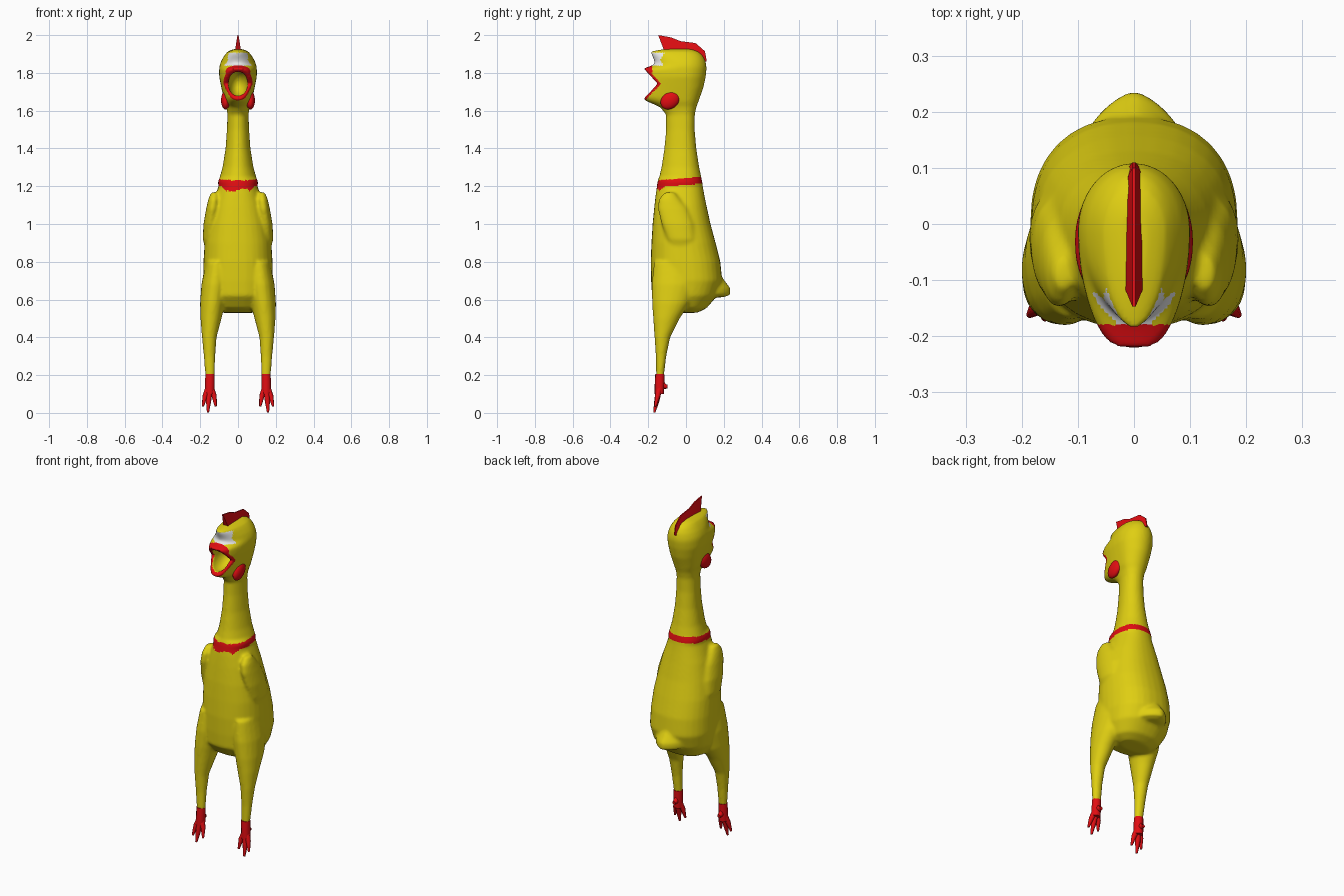
import bpy, bmesh
from math import pi, sin, cos, copysign
from mathutils import Matrix

if "Cube" in bpy.data.objects:
    bpy.data.objects.remove(bpy.data.objects["Cube"])


def material(name, rgb):
    m = bpy.data.materials.new(name)
    m.use_nodes = True
    m.diffuse_color = (*rgb, 1)
    bsdf = m.node_tree.nodes["Principled BSDF"]
    bsdf.inputs["Base Color"].default_value = (*rgb, 1)
    bsdf.inputs["Roughness"].default_value = 0.6
    return m


YELLOW = material("rubber yellow", (0.74, 0.62, 0.006))
RED = material("bright red", (0.75, 0.004, 0.006))
WHITE = material("eye white", (0.8, 0.8, 0.8))


def add_object(name, bm, *mats):
    bmesh.ops.recalc_face_normals(bm, faces=bm.faces)
    mesh = bpy.data.meshes.new(name)
    bm.to_mesh(mesh)
    bm.free()
    ob = bpy.data.objects.new(name, mesh)
    bpy.context.collection.objects.link(ob)
    for m in mats:
        mesh.materials.append(m)
    return ob


def bake(ob):
    """Apply modifiers (or convert a curve) into a fresh mesh object."""
    deps = bpy.context.evaluated_depsgraph_get()
    mesh = bpy.data.meshes.new_from_object(ob.evaluated_get(deps))
    name = ob.name
    bpy.data.objects.remove(ob)
    new = bpy.data.objects.new(name, mesh)
    mesh.name = name
    bpy.context.collection.objects.link(new)
    return new


def smooth(ob, angle=0.8):
    bpy.ops.object.select_all(action="DESELECT")
    ob.select_set(True)
    bpy.context.view_layer.objects.active = ob
    bpy.ops.object.shade_smooth_by_angle(angle=angle)


def skin(bm, rings):
    """Bridge rings of points and cap both ends."""
    loops = [[bm.verts.new(p) for p in ring] for ring in rings]
    n = len(loops[0])
    for a, b in zip(loops, loops[1:]):
        for i in range(n):
            j = (i + 1) % n
            bm.faces.new((a[i], a[j], b[j], b[i]))
    bm.faces.new(loops[0][::-1])
    bm.faces.new(loops[-1])


def loft(bm, sections, power=2.0, mid=None, n=32):
    """Horizontal sections: (height, centre x, front y, back y, half width)."""
    rings = []
    for z, x, front, back, half in sections:
        centre = (front + back) / 2 if mid is None else min(max(mid, front), back)
        ring = []
        for i in range(n):
            c, s = cos(2 * pi * i / n), sin(2 * pi * i / n)
            px = copysign(abs(c) ** (2 / power), c) * half
            py = copysign(abs(s) ** (2 / power), s)
            py *= (back - centre) if s > 0 else (centre - front)
            ring.append((x + px, centre + py, z))
        rings.append(ring)
    skin(bm, rings)


# Bird: torso, neck, head, legs, wings and tail fused into one skin
bm = bmesh.new()
torso = [(.53, -.04, .06, .09), (.555, -.13, .11, .14), (.62, -.18, .165, .175),
         (.7, -.185, .192, .185), (.8, -.187, .182, .183), (.9, -.183, .157, .177),
         (1.0, -.177, .13, .16), (1.1, -.167, .108, .137), (1.16, -.16, .096, .117),
         (1.2, -.154, .089, .103), (1.22, -.152, .087, .107), (1.24, -.147, .083, .1)]
loft(bm, [(z, 0, f, b, w) for z, f, b, w in torso], power=2.3)
neck = [(1.15, -.14, .08, .1), (1.24, -.144, .083, .099), (1.3, -.13, .07, .082),
        (1.4, -.115, .055, .066), (1.5, -.106, .046, .059), (1.58, -.106, .047, .056),
        (1.62, -.14, .056, .062), (1.65, -.21, .067, .073), (1.668, -.236, .073, .077),
        (1.72, -.236, .092, .088), (1.78, -.236, .105, .1), (1.82, -.236, .109, .1),
        (1.832, -.2, .109, .099), (1.845, -.166, .107, .096), (1.87, -.17, .101, .086),
        (1.895, -.182, .087, .07), (1.913, -.188, .065, .055), (1.926, -.12, .03, .025)]
loft(bm, [(z, 0, f, b, w) for z, f, b, w in neck], mid=-.01)
tail = [(.612, .02, .2, .07), (.625, .01, .236, .1), (.66, .01, .236, .1), (.72, .03, .19, .08)]
loft(bm, [(z, 0, f, b, w) for z, f, b, w in tail], power=1.5)

leg = [(.19, .148, -.159, -.117, .025), (.3, .151, -.16, -.104, .031),
       (.4, .152, -.167, -.083, .039), (.5, .143, -.174, -.033, .056),
       (.58, .134, -.18, .02, .067), (.68, .122, -.182, .06, .072), (.8, .11, -.17, .05, .06)]
wing = [(.84, .155, -.06, .03, .01), (.92, .155, -.1, .05, .032), (1.0, .146, -.13, .04, .037),
        (1.08, .134, -.15, .01, .035), (1.13, .128, -.145, -.03, .03), (1.168, .125, -.115, -.06, .018)]
for side in (-1, 1):
    for part in (leg, wing):
        loft(bm, [(z, side * x, f, b, w) for z, x, f, b, w in part], n=20)
bird = add_object("bird_body", bm, YELLOW, RED, WHITE)

# Mouth cutters: an open wedge between the beak tips and a hollow throat
HINGE_Y, HINGE_Z, SLOPE = -.15, 1.743, .92


def bite_y(z):
    return HINGE_Y - SLOPE * abs(z - HINGE_Z)


bm = bmesh.new()
skin(bm, [[(x, HINGE_Y, HINGE_Z), (x, bite_y(HINGE_Z + .2), HINGE_Z + .2),
           (x, bite_y(HINGE_Z - .2), HINGE_Z - .2)] for x in (-.2, .2)])
wedge = add_object("mouth_wedge_cutter", bm)
bm = bmesh.new()
bmesh.ops.create_uvsphere(bm, u_segments=32, v_segments=16, radius=1,
                          matrix=Matrix.Translation((0, -.16, HINGE_Z)) @ Matrix.Diagonal((.05, .1, .07, 1)))
throat = add_object("throat_cutter", bm)


def remesh(size):
    mod = bird.modifiers.new("fuse", "REMESH")
    mod.mode = "VOXEL"
    mod.voxel_size = size
    mod.use_smooth_shade = True


remesh(.008)
mod = bird.modifiers.new("soften", "SMOOTH")
mod.factor, mod.iterations = .5, 4
for cutter in (wedge, throat):
    cutter.hide_render = True
    mod = bird.modifiers.new("cut", "BOOLEAN")
    mod.operation, mod.solver, mod.object = "DIFFERENCE", "EXACT", cutter
remesh(.007)
mod = bird.modifiers.new("soften_lips", "SMOOTH")
mod.factor, mod.iterations = .5, 2
bird = bake(bird)
for cutter in (wedge, throat):
    bpy.data.objects.remove(cutter)

# Painted collar, lips and eyes
bird.data.materials.clear()
for m in (YELLOW, RED, WHITE):
    bird.data.materials.append(m)
for p in bird.data.polygons:
    x, y, z = p.center
    band = z - .08 * y
    bib = 1.172 + .008 * abs(cos(x * 52 + pi / 2) - 1) * (abs(x) < .06) + max(0, abs(x) - .06)
    collar = 1.207 < band < 1.243 or (y < -.06 and abs(x) < .085 and bib < z < 1.21)
    in_throat = (x / .052) ** 2 + ((y + .16) / .102) ** 2 + ((z - HINGE_Z) / .072) ** 2 < 1
    lips = 1.64 < z < 1.835 and y < bite_y(z) + .017 and not in_throat
    lips = lips or (y < -.18 and 1.8 < z < 1.842)
    eyes = 1.838 < z < 1.905 and y < -.137 + .6 * abs(z - 1.868)
    p.material_index = 1 if collar or lips else 2 if eyes else 0
smooth(bird, 1.0)

# Comb: a thin ridge, wide at the base and sharp on top
bm = bmesh.new()
ridge = [(-.147, 2.0, -.113, 1.91), (-.08, 1.988, -.07, 1.91), (-.03, 1.968, -.02, 1.91),
         (.05, 1.958, .03, 1.9), (.1, 1.915, .07, 1.88), (.11, 1.862, .09, 1.855)]
skin(bm, [[(-.003, ty, tz), (.003, ty, tz), (.017, by, bz), (-.017, by, bz)]
          for ty, tz, by, bz in ridge])
smooth(add_object("comb", bm, RED), .6)

toes = [[(.148, -.138, .205, .026), (.149, -.14, .15, .027), (.15, -.141, .1, .026)],
        [(.15, -.143, .13, .018), (.156, -.155, .06, .014), (.159, -.168, .003, .006)],
        [(.158, -.14, .13, .017), (.174, -.15, .09, .014), (.186, -.162, .035, .006)],
        [(.142, -.14, .13, .017), (.126, -.15, .09, .014), (.118, -.162, .035, .006)],
        [(.149, -.132, .165, .014), (.149, -.115, .14, .015), (.149, -.098, .138, .01)]]
for label, side in (("left", 1), ("right", -1)):
    # Foot: ankle, three front toes and a hind spur
    curve = bpy.data.curves.new(label + "_foot", "CURVE")
    curve.dimensions = "3D"
    curve.bevel_depth = 1
    curve.bevel_resolution = 2
    curve.use_fill_caps = True
    for path in toes:
        spline = curve.splines.new("POLY")
        spline.points.add(len(path) - 1)
        for pt, (x, y, z, r) in zip(spline.points, path):
            pt.co = (side * x, y, z, 1)
            pt.radius = r
    foot = bpy.data.objects.new(label + "_foot", curve)
    bpy.context.collection.objects.link(foot)
    foot = bake(foot)
    foot.data.materials.clear()
    foot.data.materials.append(RED)
    smooth(foot)

    # Cheek wattle
    bm = bmesh.new()
    bmesh.ops.create_uvsphere(bm, u_segments=20, v_segments=12, radius=1,
                              matrix=Matrix.Translation((side * .066, -.084, 1.655))
                              @ Matrix.Rotation(.7, 4, "X") @ Matrix.Diagonal((.024, .056, .043, 1)))
    smooth(add_object(label + "_wattle", bm, RED))
